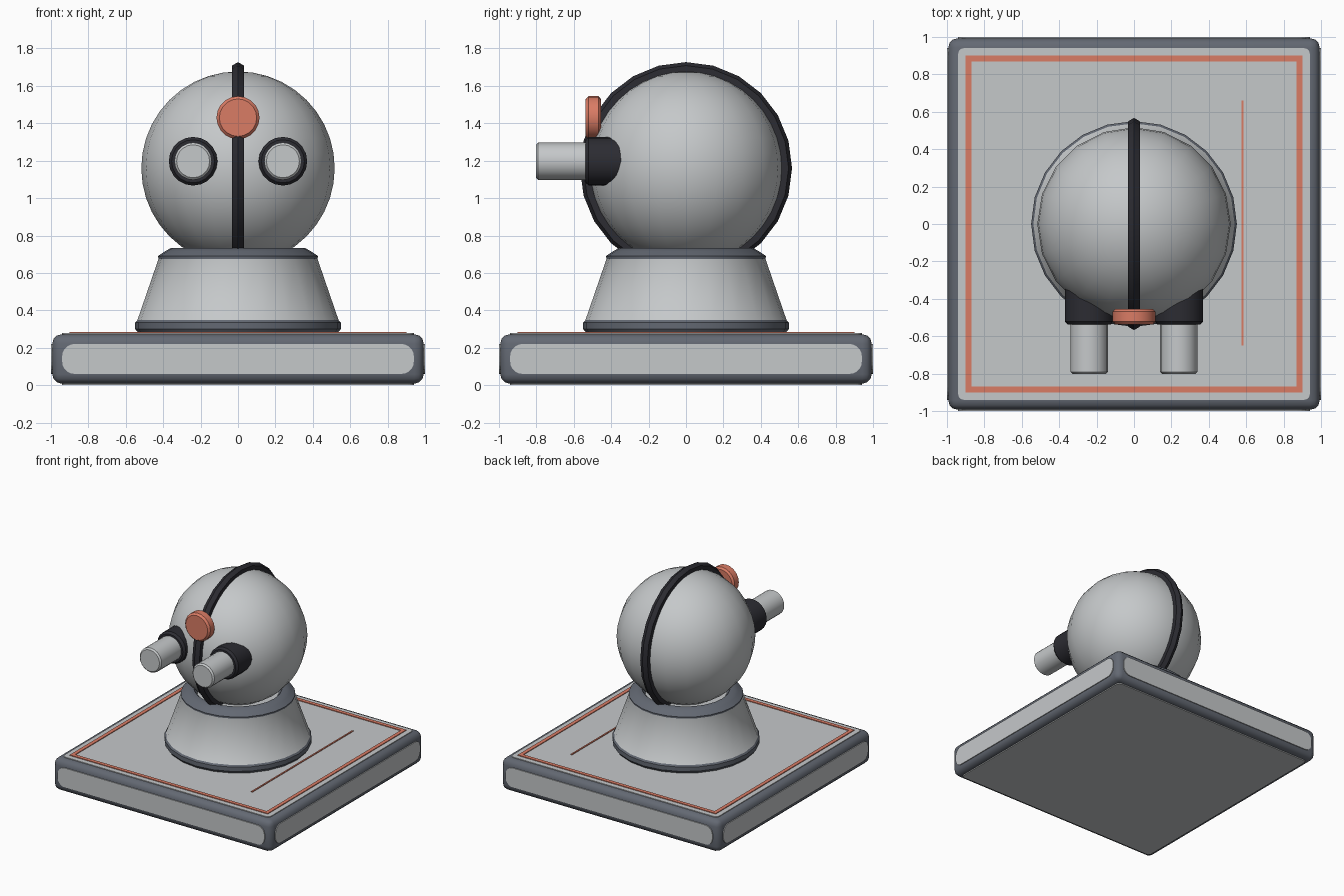
import bpy, bmesh, math
from mathutils import Matrix, Vector

if "Cube" in bpy.data.objects:
    bpy.data.objects.remove(bpy.data.objects["Cube"])


def mat(name, rgb):
    m = bpy.data.materials.new(name)
    m.diffuse_color = (*rgb, 1)
    m.use_nodes = True
    m.node_tree.nodes["Principled BSDF"].inputs["Base Color"].default_value = m.diffuse_color
    return m


LIGHT = mat("light_grey", (0.56, 0.58, 0.59))
SLATE = mat("slate", (0.125, 0.14, 0.17))
BLACK = mat("black", (0.025, 0.025, 0.032))
ORANGE = mat("orange", (0.70, 0.20, 0.13))


def finish(name, bm, *mats, smooth=True):
    bmesh.ops.recalc_face_normals(bm, faces=bm.faces[:])
    me = bpy.data.meshes.new(name)
    bm.to_mesh(me)
    bm.free()
    ob = bpy.data.objects.new(name, me)
    bpy.context.collection.objects.link(ob)
    for m in mats:
        me.materials.append(m)
    if smooth:
        bpy.ops.object.select_all(action='DESELECT')
        ob.select_set(True)
        bpy.context.view_layer.objects.active = ob
        bpy.ops.object.shade_smooth_by_angle(angle=math.radians(35))
    return ob


def lathe(name, profile, n, matrix, *mats, rule=None, smooth=True):
    """Spin (radius, height) points round z; rule maps a face height to a material slot."""
    bm = bmesh.new()
    vs = [bm.verts.new((r, 0, z)) for r, z in profile]
    es = [bm.edges.new(p) for p in zip(vs, vs[1:])]
    bmesh.ops.spin(bm, geom=vs + es, cent=(0, 0, 0), axis=(0, 0, 1),
                   angle=math.tau, steps=n, use_duplicate=False)
    bmesh.ops.remove_doubles(bm, verts=bm.verts[:], dist=1e-4)
    if rule:
        for f in bm.faces:
            f.material_index = rule(f.calc_center_median())
    bm.transform(matrix)
    return finish(name, bm, *mats, smooth=smooth)


def box(name, size, loc, m, bevel=0, segs=3):
    bm = bmesh.new()
    bmesh.ops.create_cube(bm, size=1, matrix=Matrix.Translation(loc) @ Matrix.Diagonal((*size, 1)))
    if bevel:
        bmesh.ops.bevel(bm, geom=bm.edges[:], offset=bevel, segments=segs, profile=0.5, affect='EDGES')
    return finish(name, bm, m, smooth=bool(bevel))


def plate(name, w, h, r, depth, matrix, m):
    """Rounded rectangle in local xy, thickened along local +z."""
    bm = bmesh.new()
    pts = []
    for i, (sx, sy) in enumerate(((1, 1), (-1, 1), (-1, -1), (1, -1))):
        for k in range(6):
            a = math.radians(90 * i + 18 * k)
            pts.append(bm.verts.new((sx * (w / 2 - r) + r * math.cos(a),
                                     sy * (h / 2 - r) + r * math.sin(a), 0)))
    face = bm.faces.new(pts)
    ext = bmesh.ops.extrude_face_region(bm, geom=[face])
    bmesh.ops.translate(bm, vec=(0, 0, depth),
                        verts=[v for v in ext["geom"] if isinstance(v, bmesh.types.BMVert)])
    bm.transform(matrix)
    return finish(name, bm, m, smooth=False)


# base slab with slightly raised panels on all six sides
box("base_frame", (1.986, 1.986, 0.264), (0, 0, 0.14), SLATE, 0.05)
T = Matrix.Translation
for i, side in enumerate(("front", "right", "back", "left")):
    plate(f"base_panel_{side}", 1.88, 0.16, 0.065, 0.009,
          Matrix.Rotation(i * math.pi / 2, 4, 'Z') @ T((0, -0.991, 0.14))
          @ Matrix.Rotation(math.pi / 2, 4, 'X'), LIGHT)
plate("base_panel_top", 1.88, 1.88, 0.03, 0.008, T((0, 0, 0.27)), LIGHT)
plate("base_panel_bottom", 1.88, 1.88, 0.03, 0.009, T((0, 0, 0)), LIGHT)

# painted border and side line on the top
for s in (-1, 1):
    box("border_strip_x", (1.80, 0.03, 0.008), (0, s * 0.885, 0.28), ORANGE)
    box("border_strip_y", (0.03, 1.74, 0.008), (s * 0.885, 0, 0.28), ORANGE)
box("side_line", (0.012, 1.31, 0.008), (0.58, 0.005, 0.28), ORANGE)

# flared pedestal with slate rings at foot and rim
lathe("pedestal", [(0, 0.275), (0.53, 0.275), (0.55, 0.30), (0.55, 0.335), (0.538, 0.347),
                   (0.425, 0.675), (0.428, 0.69), (0.39, 0.716), (0.36, 0.732),
                   (0.33, 0.732), (0.305, 0.70), (0, 0.70)], 24, Matrix(), LIGHT, SLATE,
      rule=lambda c: 0 if 0.35 < c.z < 0.67 or math.hypot(c.x, c.y) < 0.29 else 1)

# round head
C = Vector((0, 0, 1.16))
bm = bmesh.new()
bmesh.ops.create_uvsphere(bm, u_segments=20, v_segments=20, radius=0.517, matrix=T(C))
finish("head", bm, LIGHT)

# six-sided band round the head, front to back
ring = [(0.53 + 0.037 * math.cos(k * math.pi / 3), 0.037 * math.sin(k * math.pi / 3)) for k in range(7)]
lathe("head_band", ring, 24, T(C) @ Matrix.Rotation(math.pi / 2, 4, 'Y'), BLACK)

# eyes: black socket and light barrel pointing forward
FWD = Matrix.Rotation(math.pi / 2, 4, 'X')  # local z becomes -y
for s, side in ((-1, "left"), (1, "right")):
    M = T((s * 0.24, 0, 1.197)) @ FWD
    lathe(f"eye_socket_{side}", [(0, 0.30), (0.13, 0.30), (0.13, 0.52), (0.115, 0.537), (0, 0.537)],
          20, M, BLACK)
    lathe(f"eye_barrel_{side}", [(0, 0.50), (0.10, 0.50), (0.10, 0.79), (0.088, 0.802), (0, 0.802)],
          20, M, LIGHT)

# forehead button
lathe("forehead_button", [(0, 0.455), (0.10, 0.455), (0.115, 0.468), (0.115, 0.522),
                          (0.10, 0.537), (0, 0.537)], 20, T((0, 0, 1.43)) @ FWD, ORANGE)
